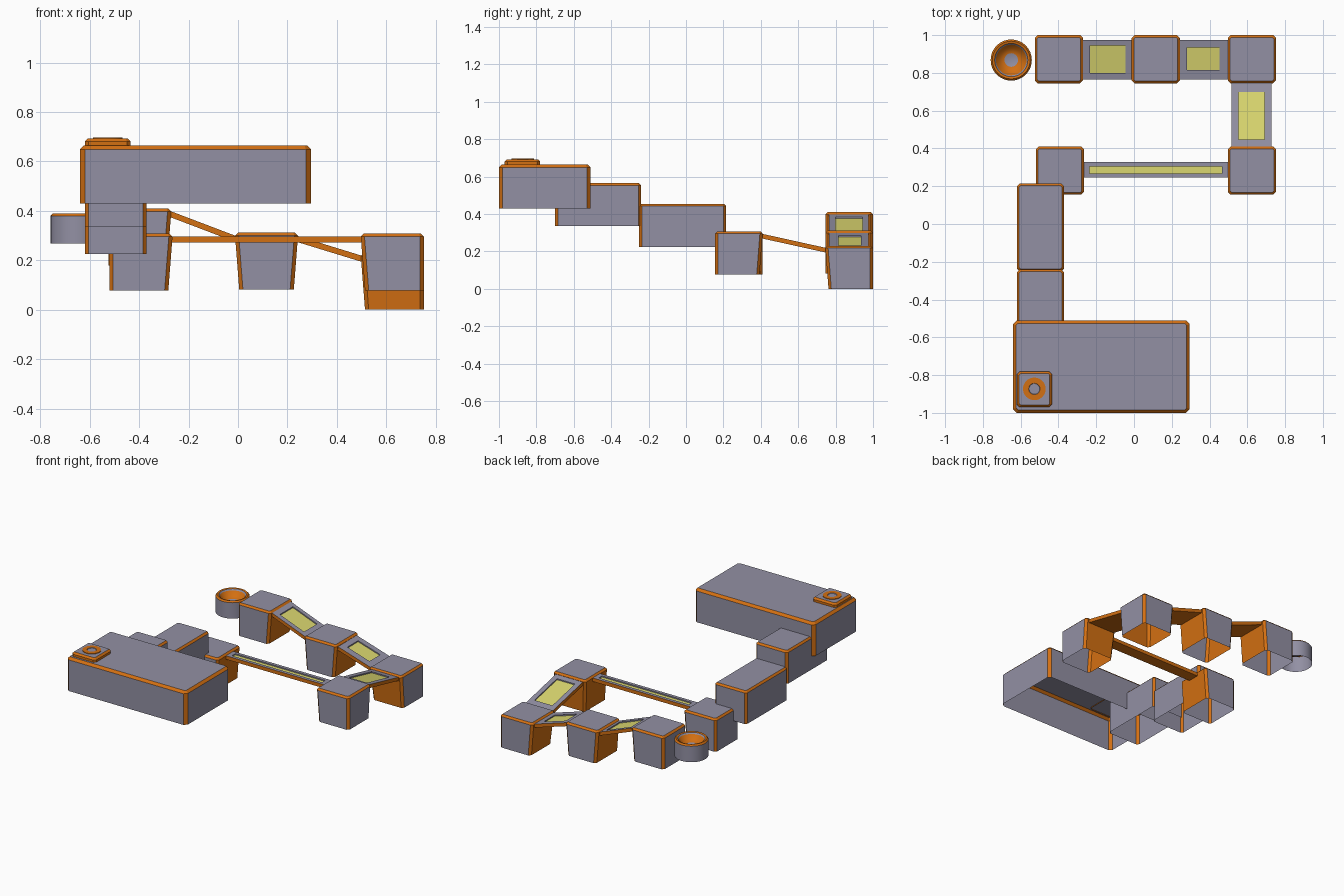
import bpy, bmesh, math
from mathutils import Vector

if "Cube" in bpy.data.objects:
    bpy.data.objects.remove(bpy.data.objects["Cube"])


def material(name, rgb):
    m = bpy.data.materials.new(name)
    m.diffuse_color = (*rgb, 1)
    m.use_nodes = True
    m.node_tree.nodes["Principled BSDF"].inputs["Base Color"].default_value = m.diffuse_color
    return m


MATS = [material("grey_violet", (0.29, 0.28, 0.37)),
        material("orange", (0.65, 0.16, 0.006)),
        material("pale_yellow", (0.71, 0.68, 0.16))]
GREY, ORANGE, YELLOW = 0, 1, 2


def finish(name, verts, faces, colours):
    me = bpy.data.meshes.new(name)
    me.from_pydata([tuple(v) for v in verts], [], faces)
    for m in MATS:
        me.materials.append(m)
    for p, c in zip(me.polygons, colours):
        p.material_index = c
    ob = bpy.data.objects.new(name, me)
    bpy.context.collection.objects.link(ob)
    return ob


def ring(x0, x1, y0, y1, c, z):
    return [(x0 + c, y0, z), (x1 - c, y0, z), (x1, y0 + c, z), (x1, y1 - c, z),
            (x1 - c, y1, z), (x0 + c, y1, z), (x0, y1 - c, z), (x0, y0 + c, z)]


def block(name, x0, x1, y0, y1, z0, z1, linked="", c=0.015, taper=0.017):
    """Open-bottomed block with orange chamfers; sides linked to a ramp are orange and lean in."""
    t = {s: taper * (s in linked) for s in "SENW"}
    k = c * 0.8
    v = ring(x0 + t["W"], x1 - t["E"], y0 + t["S"], y1 - t["N"], c, z0)
    v += ring(x0, x1, y0, y1, c, z1 - k)
    v += ring(x0 + k, x1 - k, y0 + k, y1 - k, c * 0.5, z1)
    faces, cols = [], []
    for lvl in (0, 8):
        for i in range(8):
            j = (i + 1) % 8
            faces.append((lvl + i, lvl + j, lvl + 8 + j, lvl + 8 + i))
            plain = lvl == 0 and i % 2 == 0 and "SENW"[i // 2] not in linked
            cols.append(GREY if plain else ORANGE)
    faces.append(tuple(range(16, 24)))
    cols.append(GREY)
    return finish(name, v, faces, cols)


def ramp(name, a, b, half, panel, thick=0.025, sink=0.008):
    """Sloped plank from a to b with a sunken yellow panel (t0, t1, s0, s1)."""
    a, b = Vector(a), Vector(b)
    d = b - a
    side = Vector((-d.y, d.x, 0)).normalized()

    def quad(t0, t1, s0, s1, dz):
        return [a + d * t + side * s + Vector((0, 0, dz))
                for t, s in ((t0, s0), (t1, s0), (t1, s1), (t0, s1))]

    e = 0.012 / d.length
    v = quad(-e, 1 + e, -half, half, -thick) + quad(-e, 1 + e, -half, half, 0)
    v += quad(*panel, 0) + quad(*panel, -sink)
    faces, cols = [(3, 2, 1, 0)], [ORANGE]
    for lvl, col in ((0, ORANGE), (4, GREY), (8, GREY)):
        for i in range(4):
            j = (i + 1) % 4
            faces.append((lvl + i, lvl + j, lvl + 4 + j, lvl + 4 + i))
            cols.append(col)
    faces.append((12, 13, 14, 15))
    cols.append(YELLOW)
    return finish(name, v, faces, cols)


def lathe(name, cx, cy, profile, colours, n=32):
    v = [(cx + r * math.cos(math.tau * i / n), cy + r * math.sin(math.tau * i / n), z)
         for r, z in profile for i in range(n)]
    faces, cols = [], []
    for k, col in enumerate(colours):
        for i in range(n):
            j = (i + 1) % n
            faces.append((k * n + i, k * n + j, k * n + n + j, k * n + n + i))
            cols.append(col)
    faces.append(tuple(range(len(v) - n, len(v))))
    cols.append(GREY)
    ob = finish(name, v, faces, cols)
    bpy.ops.object.select_all(action="DESELECT")
    ob.select_set(True)
    bpy.context.view_layer.objects.active = ob
    bpy.ops.object.shade_smooth_by_angle(angle=math.radians(30))
    return ob


# Start platform and descending steps
block("start_platform", -0.64, 0.295, -1.0, -0.51, 0.43, 0.665, c=0.02)
block("upper_step", -0.62, -0.37, -0.70, -0.24, 0.335, 0.565)
block("lower_step", -0.62, -0.37, -0.25, 0.215, 0.225, 0.455)

# Start pad with target ring
block("start_pad", -0.62, -0.435, -0.97, -0.78, 0.66, 0.693, "SENW", taper=0)
lathe("start_ring", -0.5275, -0.873,
      [(0.06, 0.692), (0.06, 0.697), (0.03, 0.697), (0.028, 0.694)], [ORANGE, ORANGE, GREY])

# Square course blocks: name, x, y, z bottom, linked sides
S = 0.255
for name, x, y, z, linked in (("bridge_start_block", -0.52, 0.155, 0.078, "E"),
                              ("bridge_end_block", 0.497, 0.155, 0.078, "WN"),
                              ("corner_block", 0.497, 0.745, 0.004, "SW"),
                              ("middle_block", -0.012, 0.745, 0.082, "EW"),
                              ("end_block", -0.525, 0.745, 0.18, "E")):
    if name == "corner_block":
        z = 0.0
    block(name, x, x + S, y, y + S, z, z + 0.23, linked)

# Bridge and ramps joining the blocks
ramp("long_bridge", (-0.265, 0.286, 0.297), (0.497, 0.286, 0.297), 0.041,
     (0.04, 0.96, -0.018, 0.018))
ramp("corner_ramp", (0.622, 0.41, 0.294), (0.622, 0.745, 0.22), 0.105,
     (0.11, 0.86, -0.07, 0.07))
ramp("middle_ramp", (0.497, 0.87, 0.22), (0.243, 0.87, 0.298), 0.105,
     (0.17, 0.85, -0.065, 0.055))
ramp("end_ramp", (-0.012, 0.87, 0.30), (-0.27, 0.87, 0.398), 0.105,
     (0.13, 0.86, -0.075, 0.07))

# Goal cup with funnel
lathe("goal_cup", -0.65, 0.868,
      [(0.109, 0.268), (0.109, 0.38), (0.1, 0.39), (0.088, 0.387), (0.081, 0.378),
       (0.06, 0.352), (0.036, 0.34)],
      [GREY, ORANGE, ORANGE, GREY, ORANGE, ORANGE])
